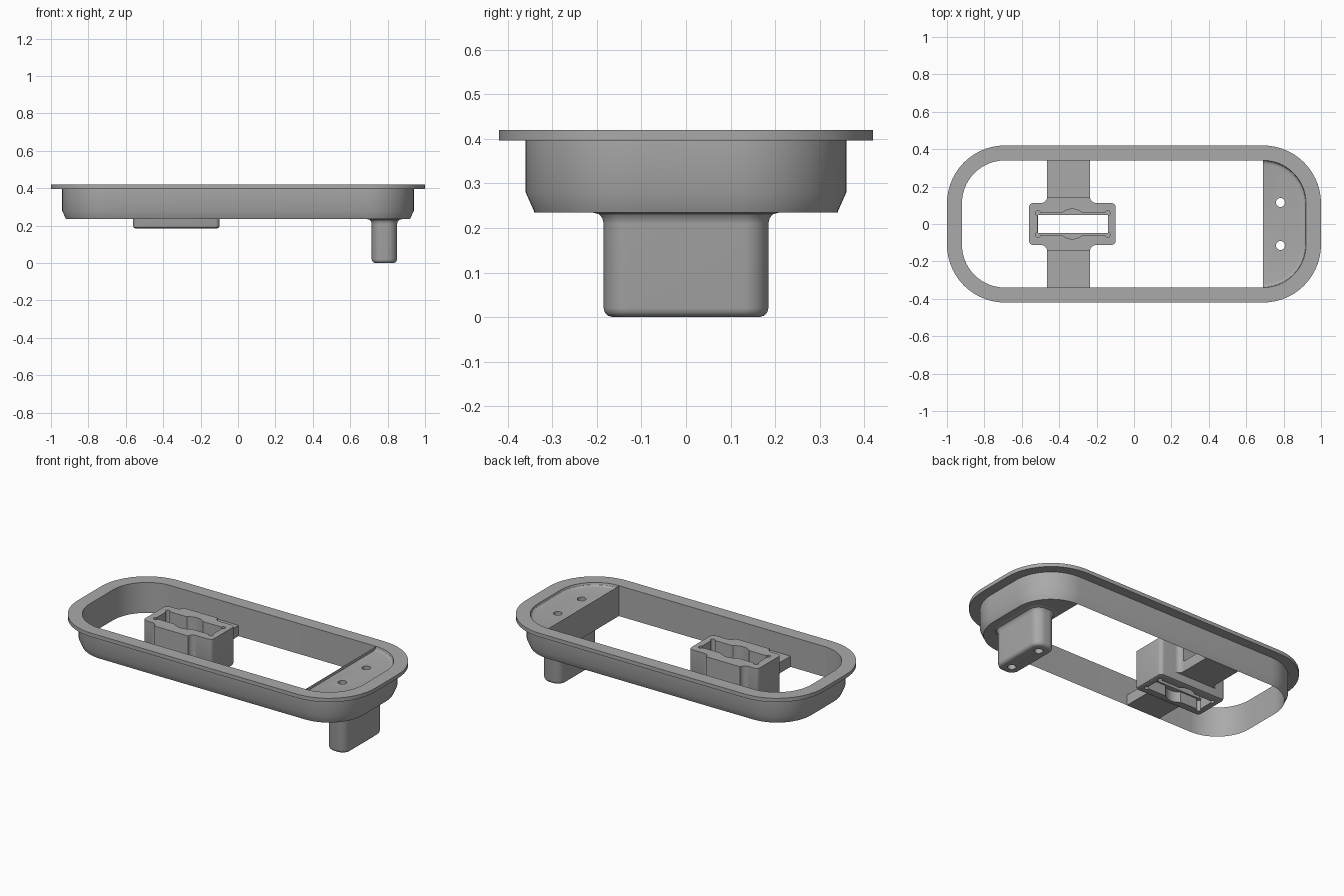
import bpy, bmesh, math

cube = bpy.data.objects.get("Cube")
if cube:
    bpy.data.objects.remove(cube)

grey = bpy.data.materials.new("mid_grey")
grey.use_nodes = True
grey.diffuse_color = (0.4, 0.4, 0.4, 1)
grey.node_tree.nodes["Principled BSDF"].inputs["Base Color"].default_value = (0.4, 0.4, 0.4, 1)


def rounded(hx, hy, r, inset=0, cx=0, n=14):
    """Outline of a rounded rectangle, shrunk by inset with concentric corners."""
    pts = []
    for k, (sx, sy) in enumerate([(1, 1), (-1, 1), (-1, -1), (1, -1)]):
        for i in range(n + 1):
            a = math.pi / 2 * (k + i / n)
            pts.append((cx + sx * (hx - r) + (r - inset) * math.cos(a),
                        sy * (hy - r) + (r - inset) * math.sin(a)))
    return pts


def loft(name, layers, ring=False):
    """Skin outlines given as (points, z); cap the ends, or join them as a ring."""
    bm = bmesh.new()
    loops = [[bm.verts.new((x, y, z)) for x, y in pts] for pts, z in layers]
    n = len(loops[0])
    pairs = list(zip(loops, loops[1:]))
    if ring:
        pairs.append((loops[-1], loops[0]))
    else:
        bm.faces.new(loops[0][::-1])
        bm.faces.new(loops[-1])
    for a, b in pairs:
        for i in range(n):
            j = (i + 1) % n
            bm.faces.new((a[i], a[j], b[j], b[i]))
    bmesh.ops.recalc_face_normals(bm, faces=bm.faces)
    mesh = bpy.data.meshes.new(name)
    bm.to_mesh(mesh)
    bm.free()
    mesh.materials.append(grey)
    obj = bpy.data.objects.new(name, mesh)
    bpy.context.collection.objects.link(obj)
    return obj


def disc(cx, cy, r, n=32):
    return [(cx + r * math.cos(math.tau * i / n), cy + r * math.sin(math.tau * i / n))
            for i in range(n)]


def rect(x0, x1, y0, y1):
    return [(x0, y0), (x1, y0), (x1, y1), (x0, y1)]


def cut(obj, outline, z0, z1):
    """Remove a prism from the object."""
    cutter = loft("cutter", [(outline, z0), (outline, z1)])
    mod = obj.modifiers.new("cut", "BOOLEAN")
    mod.operation = "DIFFERENCE"
    mod.solver = "EXACT"
    mod.object = cutter
    bpy.context.view_layer.objects.active = obj
    bpy.ops.object.modifier_apply(modifier=mod.name)
    bpy.data.objects.remove(cutter)


TOP, BASE = 0.42, 0.235

# Flanged frame with a chamfered lower edge
frame_profile = [(0, TOP), (0, 0.397), (0.06, 0.397), (0.06, 0.28), (0.08, BASE), (0.08, TOP)]
frame = loft("frame", [(rounded(1, 0.42, 0.31, d), z) for d, z in frame_profile], ring=True)


# End block filling one rounded end, with a small fillet up to the rim
def end_outline(inset):
    pts = [p for p in rounded(1, 0.42, 0.31, inset) if p[0] > 0.6899]
    return pts


block_profile = [(0.08, BASE), (0.08, 0.418), (0.083, 0.408), (0.09, 0.402), (0.1, 0.4)]
end_block = loft("end_block", [(end_outline(d), z) for d, z in block_profile])

# Leg below the block, rounded at the foot and flared at the top
leg_profile = [(0.02, 0), (0.01, 0.003), (0.003, 0.01), (0, 0.02), (0, 0.21),
               (-0.003, 0.222), (-0.01, 0.231), (-0.025, BASE)]
leg = loft("leg", [(rounded(0.068, 0.185, 0.055, d, 0.783), z) for d, z in leg_profile])

# Screw holes through block and leg
for y in (-0.115, 0.115):
    for part in (end_block, leg):
        cut(part, disc(0.783, y, 0.024), -0.1, 0.6)

# Socket housing with a through slot
CX = -0.33
box_profile = [(0.015, 0.185), (0.005, 0.189), (0, 0.2), (0, TOP)]
housing = loft("socket_housing",
               [(rounded(0.232, 0.113, 0.025, d, CX, 6), z) for d, z in box_profile])
cut(housing, rect(-0.513, -0.14, -0.048, 0.048), 0.1, 0.6)

# Wider pockets above and below the slot ledge, with relieved corners
for z0, z1 in ((0.34, 0.6), (0.1, 0.25)):
    cut(housing, rect(-0.515, -0.138, -0.058, 0.058), z0, z1)
    cut(housing, disc(CX, 0, 0.08, 48), z0, z1)
    for x in (-0.513, -0.14):
        for y in (-0.058, 0.058):
            cut(housing, disc(x, y, 0.013, 16), z0, z1)

# Shoulders blending into the housing, and arms reaching the frame
X0, X1, R = -0.465, -0.235, 0.03
for side, s in (("front", -1), ("back", 1)):
    arc = [math.pi / 2 * i / 6 for i in range(7)]
    left = [(X0 - R + R * math.sin(a), s * (0.143 - R * math.cos(a))) for a in arc]
    right = [(X0 + X1 - x, y) for x, y in reversed(left)]
    loft(side + "_shoulder", [(left + right, BASE), (left + right, TOP)])
    arm = rect(X0, X1, s * 0.143, s * 0.341)
    loft(side + "_arm", [(arm, BASE), (arm, 0.3)])

# Smooth shading on the curved walls, crisp edges kept
bpy.ops.object.select_all(action="DESELECT")
for obj in bpy.context.collection.objects:
    if obj.type == "MESH" and grey.name in obj.data.materials:
        obj.select_set(True)
        bpy.context.view_layer.objects.active = obj
bpy.ops.object.shade_smooth_by_angle(angle=math.radians(30))
